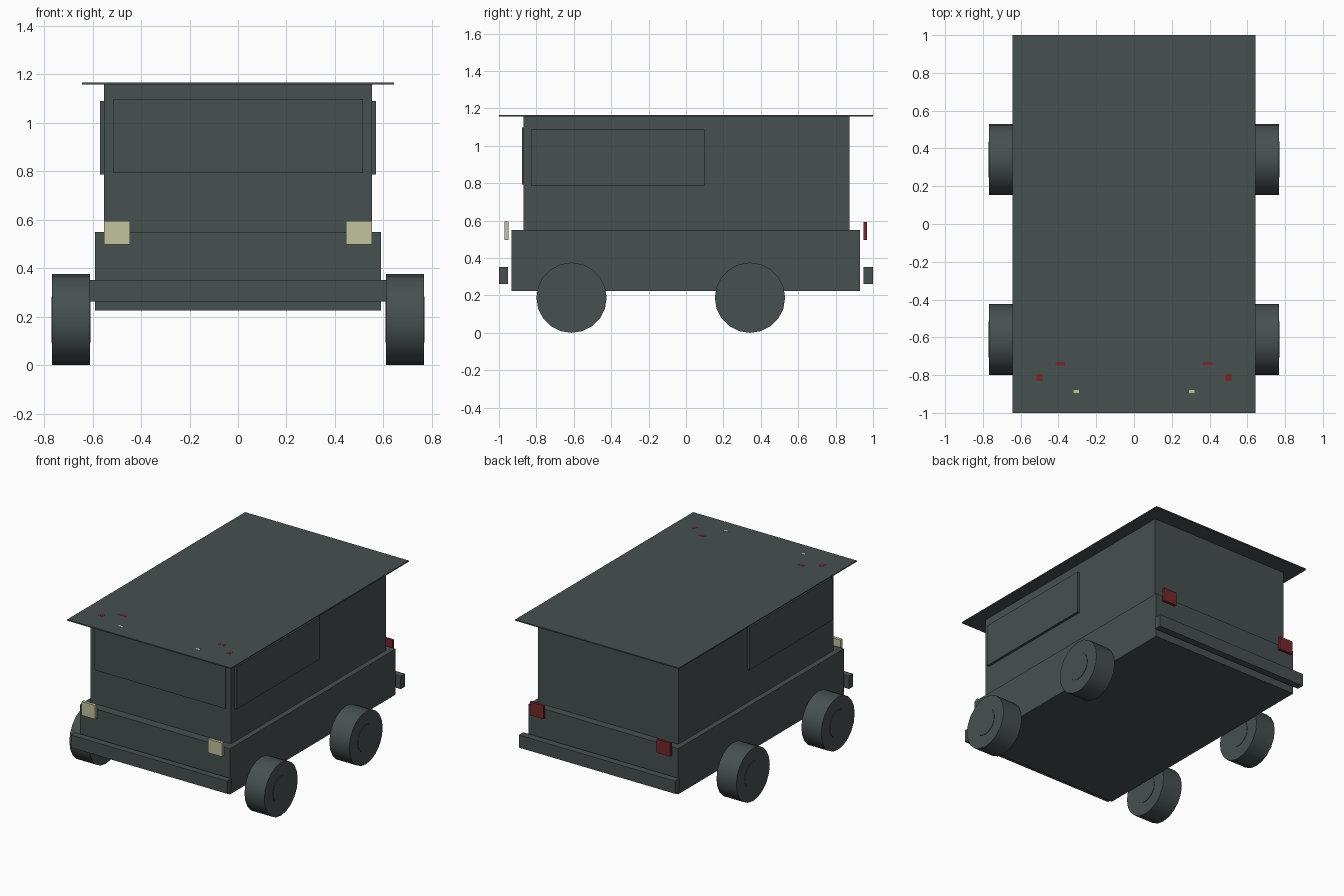
import bpy, math

if "Cube" in bpy.data.objects:
    bpy.data.objects.remove(bpy.data.objects["Cube"])


def material(name, rgb):
    m = bpy.data.materials.new(name)
    m.diffuse_color = (*rgb, 1)
    m.use_nodes = True
    m.node_tree.nodes["Principled BSDF"].inputs["Base Color"].default_value = m.diffuse_color
    return m


SLATE = material("dark_slate", (0.062, 0.080, 0.080))
CREAM = material("cream", (0.54, 0.54, 0.34))
RED = material("dark_red", (0.18, 0.020, 0.025))


def box(name, x, y, z, mat):
    """Box from (min, max) ranges on each axis."""
    bpy.ops.mesh.primitive_cube_add(size=1, location=[(a + b) / 2 for a, b in (x, y, z)])
    ob = bpy.context.object
    ob.name = name
    ob.scale = [b - a for a, b in (x, y, z)]
    bpy.ops.object.transform_apply(location=False, rotation=False, scale=True)
    ob.data.materials.append(mat)
    return ob


def pair(name, x, y, z, mat):
    """Same box on the right and, mirrored, on the left."""
    box(name + "_right", x, y, z, mat)
    box(name + "_left", (-x[1], -x[0]), y, z, mat)


def disc(name, x, y, z, r, depth, mat):
    """Cylinder with its axis along x."""
    bpy.ops.mesh.primitive_cylinder_add(vertices=20, radius=r, depth=depth,
                                        location=(x, y, z), rotation=(0, math.pi / 2, 0))
    ob = bpy.context.object
    ob.name = name
    ob.data.materials.append(mat)
    bpy.ops.object.shade_smooth_by_angle(angle=math.radians(35))


# Body, cabin and overhanging roof
box("lower_body", (-0.59, 0.59), (-0.932, 0.93), (0.225, 0.55), SLATE)
box("cabin", (-0.552, 0.552), (-0.868, 0.875), (0.55, 1.157), SLATE)
box("roof", (-0.644, 0.644), (-1, 1), (1.157, 1.165), SLATE)

# Windows
box("windshield", (-0.515, 0.515), (-0.877, -0.868), (0.793, 1.097), SLATE)
pair("side_window", (0.552, 0.57), (-0.83, 0.10), (0.786, 1.089), SLATE)

# Bumpers
box("front_bumper", (-0.615, 0.615), (-1, -0.952), (0.262, 0.352), SLATE)
box("rear_bumper", (-0.615, 0.615), (0.95, 1), (0.262, 0.352), SLATE)

# Lights
pair("headlight", (0.445, 0.552), (-0.97, -0.948), (0.497, 0.595), CREAM)
pair("tail_light", (0.445, 0.552), (0.948, 0.967), (0.497, 0.592), RED)

# Tiny marks at the front of the roof
pair("outer_roof_mark", (0.485, 0.515), (-0.83, -0.795), (1.165, 1.166), RED)
pair("inner_roof_mark", (0.365, 0.415), (-0.75, -0.73), (1.165, 1.166), RED)
pair("front_roof_mark", (0.29, 0.32), (-0.895, -0.88), (1.165, 1.166), CREAM)

# Wheels with slightly raised hubs
for side, s in (("right", 1), ("left", -1)):
    for end, y in (("front", -0.612), ("rear", 0.342)):
        disc(f"{end}_{side}_wheel", s * 0.689, y, 0.188, 0.188, 0.156, SLATE)
        disc(f"{end}_{side}_hub", s * 0.689, y, 0.188, 0.095, 0.162, SLATE)
